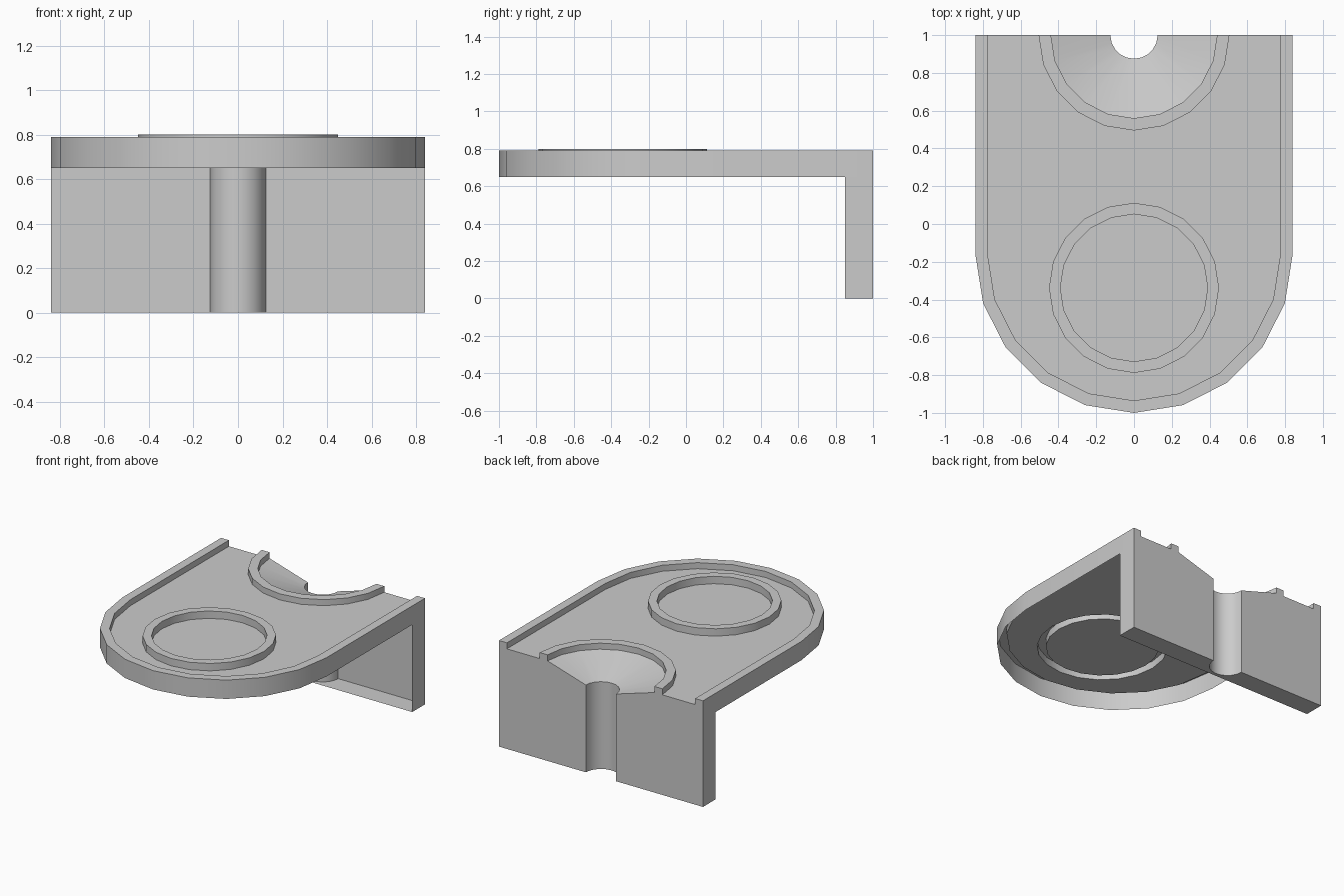
import bpy, bmesh
from math import pi, cos, sin, radians
from mathutils import Vector

if "Cube" in bpy.data.objects:
    bpy.data.objects.remove(bpy.data.objects["Cube"])

HALF, BACK, CY = 0.84, 1.0, -0.16      # half width, rear plane, nose arc centre
TOP, FLOOR, LOW = 0.79, 0.745, 0.65    # rim top, deck, skirt bottom
WALL_Y = 0.85
SOCKET, NOTCH = (0.505, 0.44), 0.125   # half ring radii, half hole radius
RING_Y, RING = -0.338, (0.45, 0.39)


def arc(cy, r, a0=pi, a1=2 * pi, n=10):
    return [(r * cos(a0 + (a1 - a0) * i / n), cy + r * sin(a0 + (a1 - a0) * i / n))
            for i in range(n + 1)]


def u_path(r):
    return [(-r, BACK)] + arc(CY, r) + [(r, BACK)]


def circle(r):
    return arc(RING_Y, r, 0, 2 * pi, 20)


def strips(bm, path, profile):
    """Sweep a (size, height) profile along a path that depends on size."""
    rows = [[bm.verts.new((x, y, z)) for x, y in path(r)] for r, z in profile]
    for a, b in zip(rows, rows[1:]):
        for i in range(len(a) - 1):
            bm.faces.new((a[i], a[i + 1], b[i + 1], b[i]))


def poly(bm, pts):
    return bm.faces.new([bm.verts.new(p) for p in pts])


def finish(name, bm, facing):
    bmesh.ops.remove_doubles(bm, verts=bm.verts, dist=1e-4)
    bmesh.ops.recalc_face_normals(bm, faces=bm.faces)
    d = Vector(facing)
    if sum(f.normal.dot(d) * f.calc_area() for f in bm.faces) < 0:
        bmesh.ops.reverse_faces(bm, faces=bm.faces)
    me = bpy.data.meshes.new(name)
    bm.to_mesh(me)
    bm.free()
    me.shade_smooth()
    me.set_sharp_from_angle(angle=radians(30))
    ob = bpy.data.objects.new(name, me)
    bpy.context.collection.objects.link(ob)
    return ob


# Outer skirt and raised rim (open underneath)
bm = bmesh.new()
strips(bm, u_path, [(HALF, LOW), (HALF, TOP), (0.775, TOP), (0.775, FLOOR)])
finish("edge_rim", bm, (0, 0, 1))

# Deck, with openings under the ring and the socket
bm = bmesh.new()
outline = u_path(0.775) + arc(BACK, SOCKET[0])[::-1]
edges = []
for loop in (outline, circle(RING[0])[:-1]):
    vs = [bm.verts.new((x, y, FLOOR)) for x, y in loop]
    edges += [bm.edges.new((vs[i - 1], vs[i])) for i in range(len(vs))]
bmesh.ops.triangle_fill(bm, edges=edges, use_beauty=True, normal=(0, 0, 1))
poly(bm, [(x, y, FLOOR) for x, y in circle(RING[1])[:-1]])
finish("deck", bm, (0, 0, 1))

# Raised round ring near the nose
bm = bmesh.new()
strips(bm, circle, [(RING[0], FLOOR), (RING[0], 0.80), (RING[1], 0.80), (RING[1], FLOOR)])
finish("front_ring", bm, (0, 0, 1))

# Half ring, funnel and vertical half hole at the rear
bm = bmesh.new()
strips(bm, lambda r: arc(BACK, r),
       [(SOCKET[0], FLOOR), (SOCKET[0], TOP), (SOCKET[1], TOP), (SOCKET[1], FLOOR),
        (NOTCH, LOW), (NOTCH, 0)])
finish("rear_socket", bm, (0, 0, 1))

# Rear wall: back face, side cheeks and sole (open to the front)
bm = bmesh.new()
section = [(HALF, 0), (HALF, LOW), (HALF, TOP), (0.775, TOP), (0.775, FLOOR),
           (SOCKET[0], FLOOR), (SOCKET[0], TOP), (SOCKET[1], TOP), (SOCKET[1], FLOOR),
           (NOTCH, LOW), (NOTCH, 0)]
for s in (-1, 1):
    poly(bm, [(s * x, BACK, z) for x, z in section])
    x = s * HALF
    poly(bm, [(x, WALL_Y, 0), (x, BACK, 0), (x, BACK, LOW), (x, WALL_Y, LOW)])
poly(bm, [(x, y, 0) for x, y in
          [(-HALF, WALL_Y), (-HALF, BACK)] + arc(BACK, NOTCH) + [(HALF, BACK), (HALF, WALL_Y)]])
finish("rear_wall", bm, (0, 1, 0))
